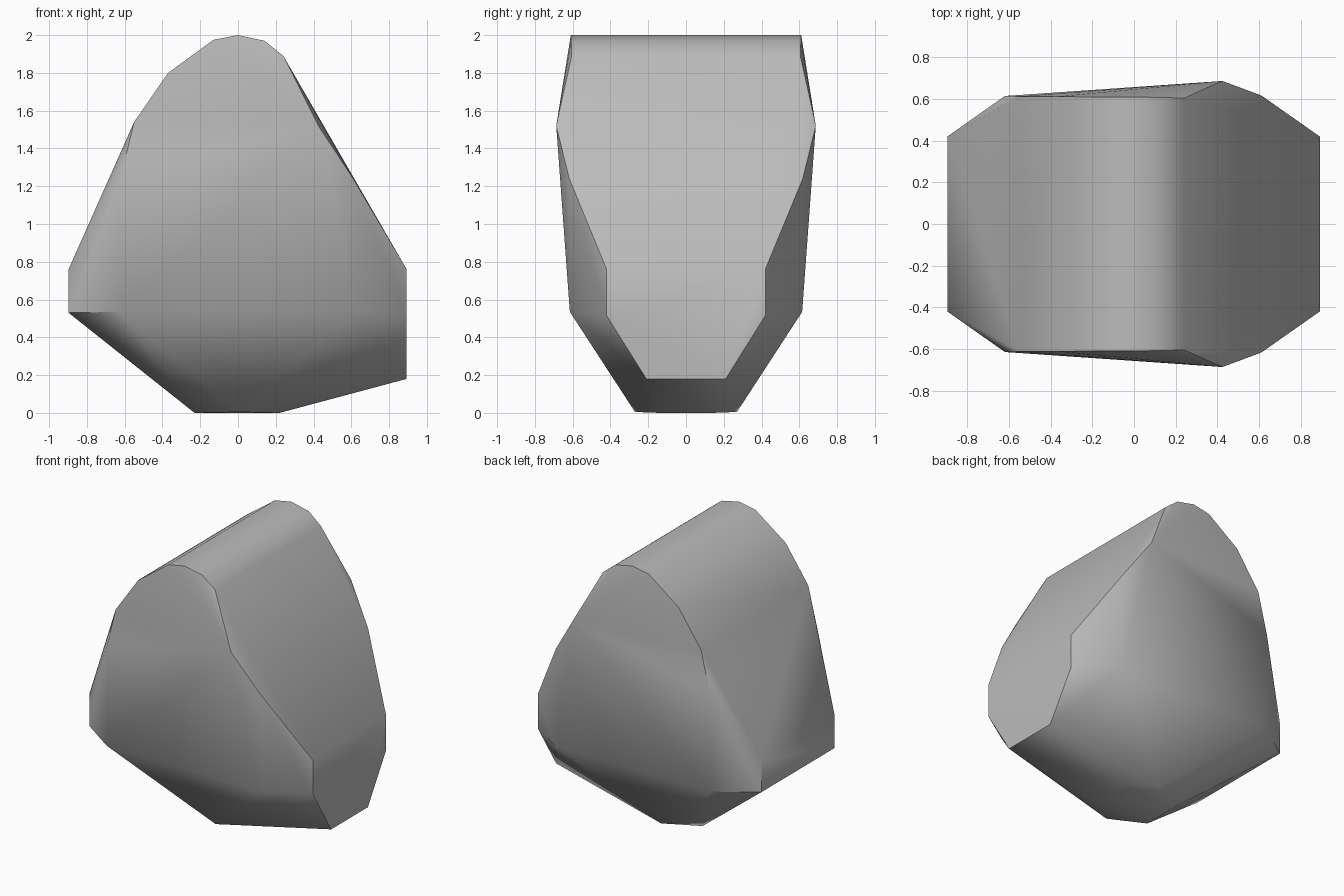
import bpy, bmesh, math

# Remove the default cube
cube = bpy.data.objects.get("Cube")
if cube:
    bpy.data.objects.remove(cube, do_unlink=True)

# Plain grey stone
stone = bpy.data.materials.new("grey_stone")
stone.use_nodes = True
colour = (0.5, 0.5, 0.5, 1)
stone.diffuse_color = colour
bsdf = stone.node_tree.nodes["Principled BSDF"]
bsdf.inputs["Base Color"].default_value = colour
bsdf.inputs["Roughness"].default_value = 0.9

# Corners of one half of the boulder, as (x, half depth, z)
crown = [(0.24, 0.605, 1.89), (0.14, 0.608, 1.97), (0, 0.61, 2),
         (-0.13, 0.61, 1.975), (-0.37, 0.612, 1.8), (-0.55, 0.613, 1.54)]
shoulders = [(0.425, 0.687, 1.52), (0.61, 0.618, 1.24), (-0.62, 0.615, 1.25)]
waist = [(0.893, 0.42, 0.76), (0.893, 0.42, 0.515), (0.615, 0.615, 0.535),
         (-0.897, 0.42, 0.76), (-0.897, 0.42, 0.53), (-0.62, 0.615, 0.535)]
foot = [(0.893, 0.21, 0.18), (0.22, 0.14, 0), (0.01, 0.27, 0.005), (-0.23, 0.14, 0)]

# Mirror the corners front to back and wrap them in a convex skin
bm = bmesh.new()
for x, y, z in crown + shoulders + waist + foot:
    for side in (-1, 1):
        bm.verts.new((x, side * y, z))
hull = bmesh.ops.convex_hull(bm, input=bm.verts[:])
loose = {v for v in hull["geom_interior"] + hull["geom_unused"]
         if isinstance(v, bmesh.types.BMVert)}
bmesh.ops.delete(bm, geom=list(loose), context="VERTS")
bmesh.ops.dissolve_limit(bm, angle_limit=math.radians(0.5),
                         verts=bm.verts[:], edges=bm.edges[:])
bmesh.ops.recalc_face_normals(bm, faces=bm.faces[:])

mesh = bpy.data.meshes.new("boulder")
bm.to_mesh(mesh)
bm.free()
mesh.materials.append(stone)
boulder = bpy.data.objects.new("boulder", mesh)
bpy.context.collection.objects.link(boulder)

# Soft facets, crisp rims
bpy.ops.object.select_all(action="DESELECT")
boulder.select_set(True)
bpy.context.view_layer.objects.active = boulder
bpy.ops.object.shade_smooth_by_angle(angle=math.radians(42))
